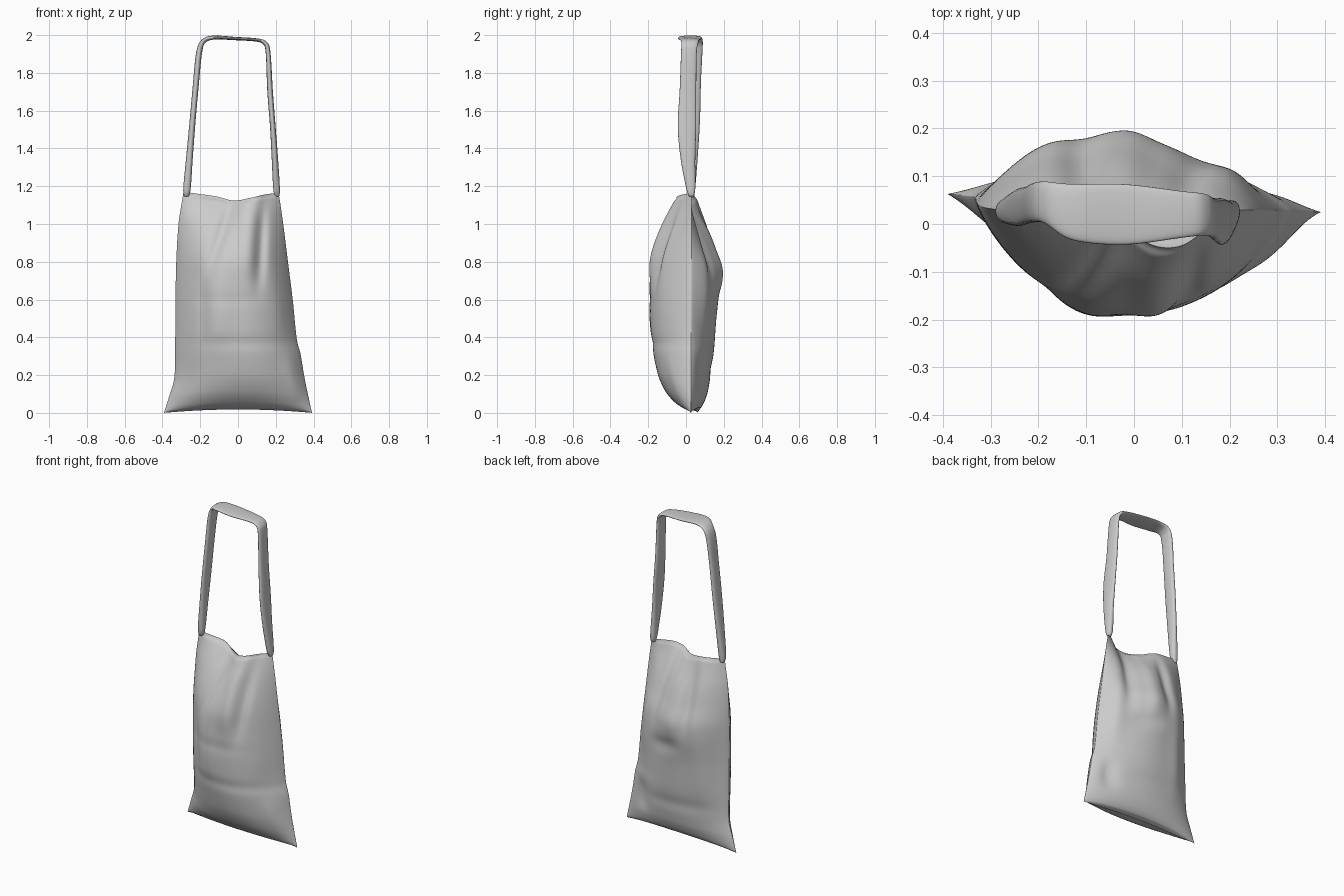
import bpy, bmesh, math
from mathutils import Vector

if "Cube" in bpy.data.objects:
    bpy.data.objects.remove(bpy.data.objects["Cube"])


def curve(table, t):
    """Smooth interpolation through (position, value) pairs."""
    if t <= table[0][0]:
        return table[0][1]
    for i in range(len(table) - 1):
        (t0, v0), (t1, v1) = table[i], table[i + 1]
        if t <= t1:
            a = table[max(i - 1, 0)]
            b = table[min(i + 2, len(table) - 1)]
            h = t1 - t0
            m0 = (v1 - a[1]) / (t1 - a[0]) * h
            m1 = (b[1] - v0) / (b[0] - t0) * h
            s = (t - t0) / h
            return ((2*s**3 - 3*s**2 + 1) * v0 + (s**3 - 2*s**2 + s) * m0
                    + (3*s**2 - 2*s**3) * v1 + (s**3 - s**2) * m1)
    return table[-1][1]


def finish(bm, name):
    bmesh.ops.remove_doubles(bm, verts=bm.verts, dist=1e-5)
    bmesh.ops.recalc_face_normals(bm, faces=bm.faces)
    for f in bm.faces:
        f.smooth = True
    mesh = bpy.data.meshes.new(name)
    bm.to_mesh(mesh)
    bm.free()
    ob = bpy.data.objects.new(name, mesh)
    bpy.context.collection.objects.link(ob)
    sub = ob.modifiers.new("soft", 'SUBSURF')
    sub.levels = sub.render_levels = 1
    return ob


# Body outline, by height
LEFT = [(0, -.392), (.08, -.367), (.18, -.338), (.35, -.333), (.6, -.331), (.8, -.327), (1, -.315), (1.1, -.3), (1.17, -.288)]
RIGHT = [(0, .392), (.1, .37), (.2, .35), (.32, .33), (.38, .313), (.6, .29), (.8, .265), (1, .24), (1.1, .226), (1.17, .215)]
FRONT = [(0, .03), (.012, -.015), (.04, -.058), (.1, -.108), (.2, -.15), (.4, -.183), (.7, -.188), (.84, -.178), (1, -.11), (1.15, -.012)]
BACK = [(0, .055), (.012, .074), (.04, .094), (.1, .115), (.3, .145), (.5, .16), (.75, .185), (.88, .145), (1, .095), (1.15, .005)]
# Top edge in u across the width: depth (an S-curve) and height
RIM_Y = [(-1, .03), (-.6, .042), (-.3, .04), (.05, -.005), (.3, -.045), (.55, -.045), (.8, 0), (1, .03)]
RIM_Z = [(-1, 1.172), (-.7, 1.16), (-.3, 1.146), (.05, 1.124), (.4, 1.138), (.7, 1.156), (1, 1.165)]

# Folds: x and z of both ends, radius, height (positive is outwards)
FRONT_FOLDS = [
    (-.03, 1.12, -.15, .76, .03, -.022), (-.1, .8, -.11, .35, .07, .016),
    (.13, 1.1, .11, .68, .03, -.032), (.05, 1.1, .04, .7, .04, .008),
    (-.25, .37, .25, .37, .03, -.006), (-.25, .6, .15, .6, .03, -.004),
    (-.19, .72, -.19, .38, .025, -.008), (.27, .3, .34, .08, .05, .012),
    (.2, .8, .22, .4, .06, .008)]
BACK_FOLDS = [
    (-.02, 1.1, 0, .65, .05, .016), (.08, 1.12, .14, .7, .035, -.022),
    (-.12, 1.1, -.11, .72, .035, -.024), (-.06, .62, .14, .58, .045, -.012),
    (-.2, .8, -.2, .25, .06, .012), (.25, .3, .25, .12, .05, -.015),
    (.22, .9, .22, .45, .05, .014), (-.25, .25, .2, .22, .04, -.006)]


def folds(x, z, table):
    """Sum of soft creases that fade out towards both ends."""
    total = 0
    for x0, z0, x1, z1, r, h in table:
        d = Vector((x1 - x0, z1 - z0))
        p = Vector((x - (x0 + x1) / 2, z - (z0 + z1) / 2))
        along = p.dot(d.normalized()) / (d.length / 2)
        across = (p - d.normalized() * p.dot(d.normalized())).length / r
        total += h * math.exp(-across**2 - 1.1 * abs(along)**3)
    return total


def body_point(u, t, side):
    rim = curve(RIM_Z, u)
    base = .018 * (1 - u * u)
    z = base + (rim - base) * t
    zn = 1.15 * t
    xl, xr = curve(LEFT, zn * 1.017), curve(RIGHT, zn * 1.017)
    x = xl + (xr - xl) * (u + 1) / 2
    low, seam = .044 - .019 * u, .03
    sway = t ** 4                      # the S-curve fades out below the rim
    mid = low + (seam - low) * t + (curve(RIM_Y, u) - seam) * sway
    centre = .044 + (seam - .044) * t + (-.005 - seam) * sway
    depth = curve(FRONT if side < 0 else BACK, zn) - centre
    closed = min(1, t / .006) * min(1, (1 - t) / .02)
    p = 2.2 if side < 0 else 2.0
    shape = (1 - abs(u) ** p) ** (.76 + .12 * t) if abs(u) < .99999 else 0
    y = mid + depth * shape * closed
    fade = closed * min(1, t / .06) * min(1, shape * 2)
    y += side * fade * folds(x, z, FRONT_FOLDS if side < 0 else BACK_FOLDS)
    return x, y, z


# Soft cloth bag body: front and back panels joined at the seams
bm = bmesh.new()
NU, NT = 56, 80
for side in (-1, 1):
    grid = [[bm.verts.new(body_point(math.sin((i / NU - .5) * math.pi),
                                     (1 - math.cos(math.pi * j / NT)) / 2, side))
             for i in range(NU + 1)] for j in range(NT + 1)]
    for j in range(NT):
        for i in range(NU):
            bm.faces.new((grid[j][i], grid[j][i+1], grid[j+1][i+1], grid[j+1][i]))
finish(bm, "bag_body")

# Strap: x, z, y centre, width, thickness along the loop
PATH = [(-.274, 1.145, .03, .024, .024), (-.27, 1.19, .027, .045, .04), (-.257, 1.35, .03, .065, .036),
        (-.24, 1.55, .035, .08, .032), (-.222, 1.75, .04, .08, .032), (-.207, 1.9, .045, .085, .032),
        (-.185, 1.965, .045, .09, .026), (-.13, 1.987, .025, .12, .022), (-.02, 1.982, .02, .13, .018),
        (.1, 1.974, .02, .1, .018), (.145, 1.955, .02, .09, .024), (.16, 1.9, .015, .085, .026),
        (.17, 1.7, .01, .09, .03), (.184, 1.52, .005, .1, .03), (.195, 1.35, .01, .08, .034),
        (.204, 1.19, .025, .05, .036), (.207, 1.145, .028, .024, .024)]


def strap_at(s):
    return [curve([(i, p[k]) for i, p in enumerate(PATH)], s) for k in range(5)]


bm = bmesh.new()
N, SIDES = 96, 16
rings = []
for i in range(N + 1):
    s = i / N * (len(PATH) - 1)
    x, z, y, w, th = strap_at(s)
    a, b = strap_at(max(0, s - .1)), strap_at(min(len(PATH) - 1, s + .1))
    n = Vector((-(b[1] - a[1]), b[0] - a[0])).normalized()
    ring = []
    for k in range(SIDES):
        ang = 2 * math.pi * k / SIDES
        c, e = math.cos(ang), math.sin(ang)
        off = math.copysign(abs(e) ** .7, e) * th / 2
        ring.append(bm.verts.new((x + n.x * off, y + c * w / 2, z + n.y * off)))
    rings.append(ring)
for r0, r1 in zip(rings, rings[1:]):
    for k in range(SIDES):
        m = (k + 1) % SIDES
        bm.faces.new((r0[k], r0[m], r1[m], r1[k]))
bm.faces.new(rings[0])
bm.faces.new(rings[-1])
finish(bm, "shoulder_strap")
